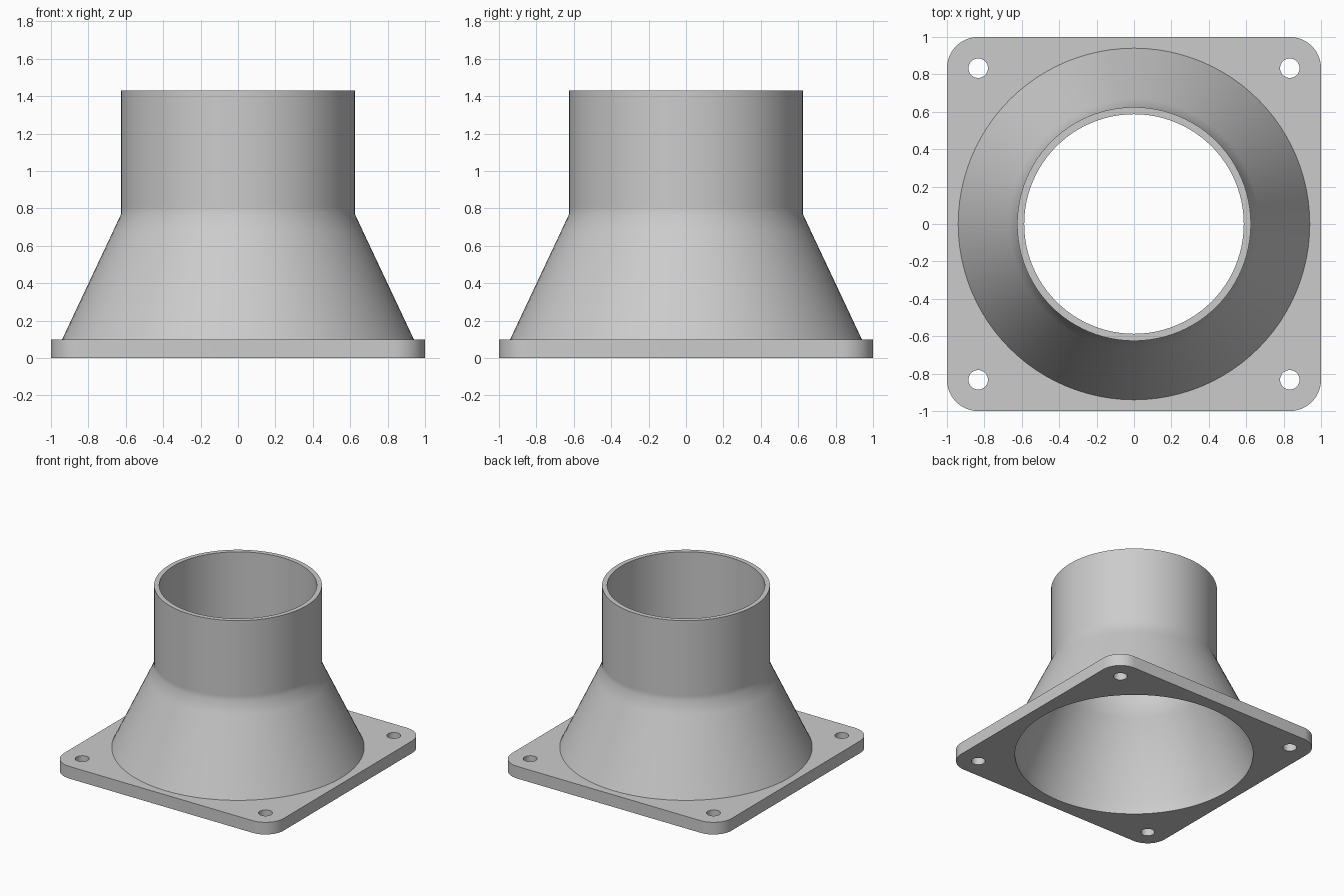
import bpy
import bmesh
from math import sin, cos, pi

cube = bpy.data.objects.get("Cube")
if cube:
    bpy.data.objects.remove(cube, do_unlink=True)

SEGMENTS = 96
FLANGE_TOP = 0.1
CORNER = 0.833      # centre of the corner rounding and bolt holes
CORNER_R = 1 - CORNER
HOLE_R = 0.052
CORNERS = [(1, 1), (-1, 1), (-1, -1), (1, -1)]

bm = bmesh.new()


def ring(radius, z, cx=0, cy=0, count=SEGMENTS):
    angles = [2 * pi * i / count for i in range(count)]
    return [bm.verts.new((cx + radius * cos(a), cy + radius * sin(a), z)) for a in angles]


def outline(z, steps=12):
    points = []
    for k, (sx, sy) in enumerate(CORNERS):
        for i in range(steps + 1):
            a = (k + i / steps) * pi / 2
            points.append(bm.verts.new((sx * CORNER + CORNER_R * cos(a),
                                        sy * CORNER + CORNER_R * sin(a), z)))
    return points


def pairs(loop):
    return zip(loop, loop[1:] + loop[:1])


def bridge(lower, upper):
    for (a, b), (c, d) in zip(pairs(lower), pairs(upper)):
        bm.faces.new((a, b, d, c))


def fill(loops):
    edges = [bm.edges.get(p) or bm.edges.new(p) for loop in loops for p in pairs(loop)]
    bmesh.ops.triangle_fill(bm, edges=edges, use_beauty=True)


def flange_loops(z):
    holes = [ring(HOLE_R, z, sx * CORNER, sy * CORNER, 32) for sx, sy in CORNERS]
    return [outline(z)] + holes


# Duct wall: up the outside, over the rim, down the inside to the underside
profile = [(0.94, FLANGE_TOP), (0.667, 0.68), (0.625, 0.77), (0.625, 0.81), (0.625, 1.43),
           (0.587, 1.43), (0.587, 0.81), (0.587, 0.77), (0.629, 0.68),
           (0.897, FLANGE_TOP), (0.897, 0)]
rings = [ring(r, z) for r, z in profile]
for lower, upper in zip(rings, rings[1:]):
    bridge(lower, upper)

# Square flange: edge, bolt hole walls, top and underside
bottom, top = flange_loops(0), flange_loops(FLANGE_TOP)
for lower, upper in zip(bottom, top):
    bridge(lower, upper)
fill(top + [rings[0]])
fill(bottom + [rings[-1]])
bmesh.ops.recalc_face_normals(bm, faces=bm.faces)

mesh = bpy.data.meshes.new("flanged_duct_adapter")
bm.to_mesh(mesh)
bm.free()
adapter = bpy.data.objects.new("flanged_duct_adapter", mesh)
bpy.context.collection.objects.link(adapter)

# Plain grey material
grey = bpy.data.materials.new("light_grey")
grey.use_nodes = True
colour = (0.6, 0.6, 0.6, 1)
grey.diffuse_color = colour
grey.node_tree.nodes["Principled BSDF"].inputs["Base Color"].default_value = colour
mesh.materials.append(grey)

bpy.context.view_layer.objects.active = adapter
adapter.select_set(True)
bpy.ops.object.shade_smooth_by_angle(angle=pi / 6)
